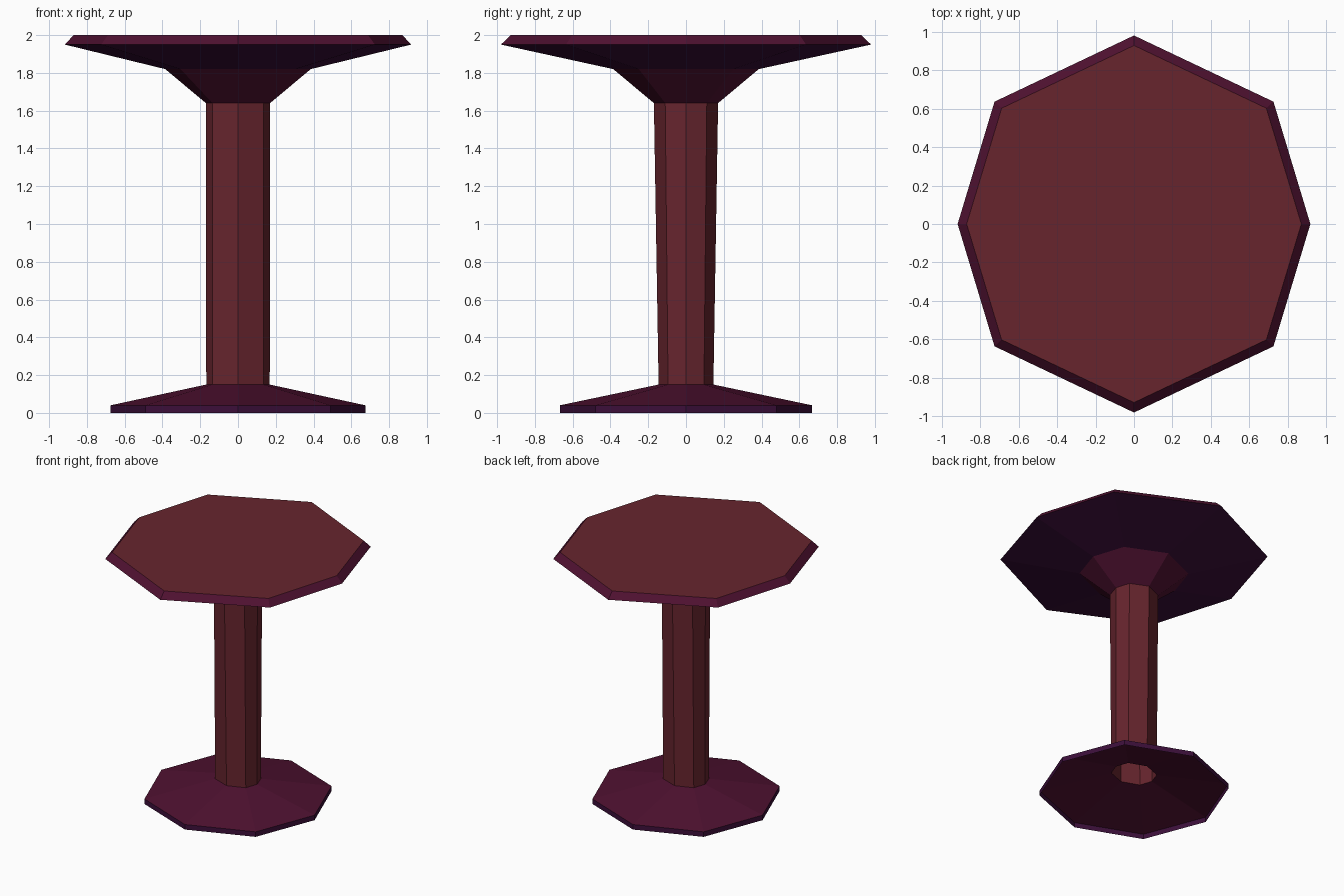
import bpy

if "Cube" in bpy.data.objects:
    bpy.data.objects.remove(bpy.data.objects["Cube"])


def material(name, rgb):
    m = bpy.data.materials.new(name)
    m.diffuse_color = (*rgb, 1)
    m.use_nodes = True
    m.node_tree.nodes["Principled BSDF"].inputs["Base Color"].default_value = m.diffuse_color
    return m


RED = material("red brown wood", (0.135, 0.018, 0.027))
PLUM = material("plum", (0.078, 0.0055, 0.030))
PURPLE = material("dark purple", (0.045, 0.0048, 0.042))


def ring(z, rx, ry, dx, dy):
    """Eight points: axis radii rx, ry and diagonal corners (dx, dy)."""
    return [(rx, 0, z), (dx, dy, z), (0, ry, z), (-dx, dy, z),
            (-rx, 0, z), (-dx, -dy, z), (0, -ry, z), (dx, -dy, z)]


def shell(name, rings, mats, cap=False):
    """Flat-faced open shell through the rings, one material per band."""
    verts = [p for r in rings for p in r]
    faces, slots = [], []
    for b in range(len(rings) - 1):
        for i in range(8):
            j = (i + 1) % 8
            faces.append((b * 8 + i, b * 8 + j, b * 8 + 8 + j, b * 8 + 8 + i))
            slots.append(mats[b])
    if cap:
        faces.append(tuple(range(len(verts) - 8, len(verts))))
        slots.append(mats[-1])
    mesh = bpy.data.meshes.new(name)
    mesh.from_pydata(verts, [], faces)
    used = list(dict.fromkeys(slots))
    for m in used:
        mesh.materials.append(m)
    for p, m in zip(mesh.polygons, slots):
        p.material_index = used.index(m)
    obj = bpy.data.objects.new(name, mesh)
    bpy.context.collection.objects.link(obj)


column_bottom = ring(0.15, 0.168, 0.145, 0.135, 0.095)
column_top = ring(1.64, 0.17, 0.17, 0.135, 0.11)

# Hollow foot, open underneath
shell("foot", [ring(0, 0.675, 0.668, 0.49, 0.478),
               ring(0.04, 0.675, 0.668, 0.49, 0.478),
               column_bottom], [PURPLE, PLUM])

# Column, open at the bottom
shell("column", [column_bottom, column_top], [RED])

# Flared support, underside and bevelled rim
rim_top = ring(2.0, 0.87, 0.928, 0.688, 0.602)
shell("table_underside_and_rim",
      [column_top,
       ring(1.82, 0.385, 0.385, 0.304, 0.25),
       ring(1.95, 0.917, 0.98, 0.725, 0.636),
       rim_top], [PLUM, PURPLE, PLUM])

# Table surface
shell("table_top", [rim_top], [RED], cap=True)
